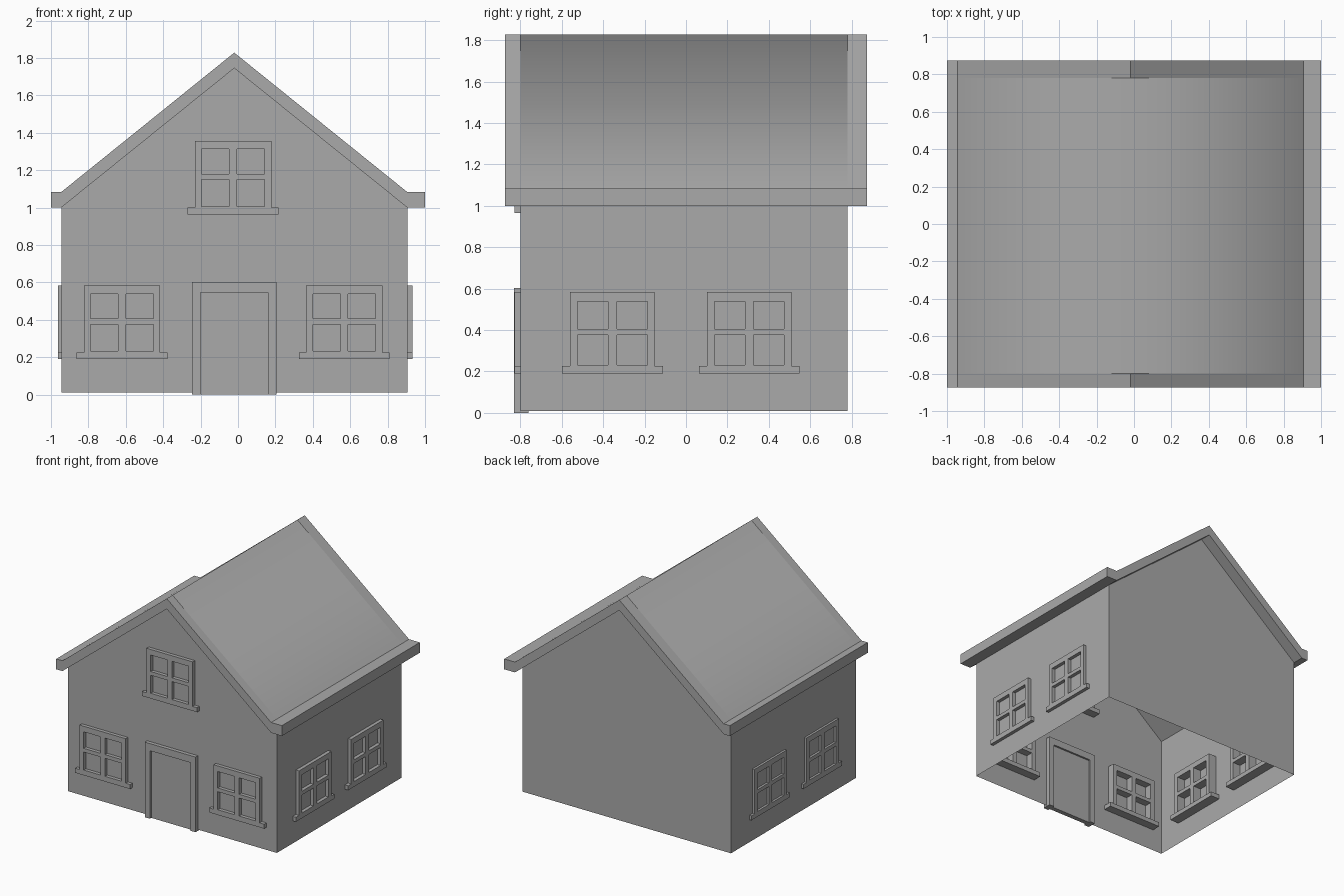
import bpy
import bmesh
from math import radians
from mathutils import Matrix, Vector

cube = bpy.data.objects.get("Cube")
if cube:
    bpy.data.objects.remove(cube, do_unlink=True)

grey = bpy.data.materials.new("plain_grey")
grey.use_nodes = True
colour = (0.4, 0.4, 0.4, 1)
grey.diffuse_color = colour
grey.node_tree.nodes["Principled BSDF"].inputs["Base Color"].default_value = colour

# Main dimensions
LEFT, RIGHT, MID = -0.945, 0.905, -0.02
FRONT, BACK = -0.80, 0.78
BASE, EAVE, APEX, ROOF = 0.01, 1.0, 1.745, 0.083


def finish(bm, name, matrix=Matrix()):
    bmesh.ops.recalc_face_normals(bm, faces=bm.faces)
    mesh = bpy.data.meshes.new(name)
    bm.to_mesh(mesh)
    bm.free()
    mesh.materials.append(grey)
    obj = bpy.data.objects.new(name, mesh)
    obj.matrix_world = matrix
    bpy.context.collection.objects.link(obj)
    return obj


def add_rings(bm, profile, stations):
    """One ring of vertices per y station, joined by quads."""
    rings = [[bm.verts.new((x, y, z)) for x, z in profile] for y in stations]
    bands = []
    for a, b in zip(rings, rings[1:]):
        n = len(a)
        bands.append([bm.faces.new((a[i], a[(i + 1) % n], b[(i + 1) % n], b[i]))
                      for i in range(n)])
    bm.faces.new(rings[0])
    bm.faces.new(rings[-1])
    return bands


def lattice(name, xs, zs, holes, y0, y1, matrix):
    """Flat grid of cells with some left open, extruded from y0 to y1."""
    bm = bmesh.new()
    grid = [[bm.verts.new((x, y0, z)) for z in zs] for x in xs]
    for i in range(len(xs) - 1):
        for j in range(len(zs) - 1):
            if (i, j) not in holes:
                bm.faces.new((grid[i][j], grid[i + 1][j],
                              grid[i + 1][j + 1], grid[i][j + 1]))
    bmesh.ops.delete(bm, geom=[v for v in bm.verts if not v.link_faces],
                     context='VERTS')
    out = bmesh.ops.extrude_face_region(bm, geom=bm.faces[:], use_keep_orig=True)
    moved = [v for v in out["geom"] if isinstance(v, bmesh.types.BMVert)]
    bmesh.ops.translate(bm, verts=moved, vec=(0, y1 - y0, 0))
    return finish(bm, name, matrix)


def window(name, x, y, z, turn):
    place = Matrix.Translation(Vector((x, y, z))) @ Matrix.Rotation(radians(turn), 4, 'Z')
    lattice(name + "_frame", (-0.204, -0.168, -0.021, 0.021, 0.168, 0.204),
            (0, 0.006, 0.15, 0.18, 0.312, 0.357),
            {(1, 1), (3, 1), (1, 3), (3, 3)}, -0.028, 0.06, place)
    lattice(name + "_sill", (-0.243, 0.243), (-0.036, 0), set(), -0.028, 0.07, place)


# Walls: gabled shell, open below and under the roof
bm = bmesh.new()
gable = [(LEFT, BASE), (RIGHT, BASE), (RIGHT, EAVE), (MID, APEX), (LEFT, EAVE)]
band = add_rings(bm, gable, (FRONT, BACK))[0]
bmesh.ops.delete(bm, geom=[band[0], band[2], band[3]], context='FACES')
finish(bm, "walls")

# Roof: thick gable section with flat eaves, softly shaded between the end strips
bm = bmesh.new()
section = [(-1, EAVE), (LEFT, EAVE), (MID, APEX), (RIGHT, EAVE), (1, EAVE),
           (1, EAVE + ROOF), (RIGHT, EAVE + ROOF), (MID, APEX + ROOF),
           (LEFT, EAVE + ROOF), (-1, EAVE + ROOF)]
bands = add_rings(bm, section, (-0.873, FRONT, BACK, 0.873))
for i in (6, 7):
    bands[1][i].smooth = True
finish(bm, "roof")

# Door frame and recessed door
doorway = Matrix.Translation(Vector((MID, FRONT, 0)))
lattice("door_frame", (-0.225, -0.18, 0.18, 0.225), (0, 0.545, 0.602),
        {(1, 0)}, -0.03, 0.04, doorway)
lattice("door", (-0.18, 0.18), (0, 0.545), set(), -0.012, 0.025, doorway)

# Front windows
window("front_right_window", -0.62, FRONT, 0.226, 0)
window("front_left_window", 0.568, FRONT, 0.226, 0)
window("upper_front_window", -0.026, FRONT, 1.0, 0)

# Side windows
for label, y in (("front", -0.355), ("back", 0.305)):
    window("left_" + label + "_window", RIGHT, y, 0.226, 90)
    window("right_" + label + "_window", LEFT + 0.01, y, 0.226, -90)
